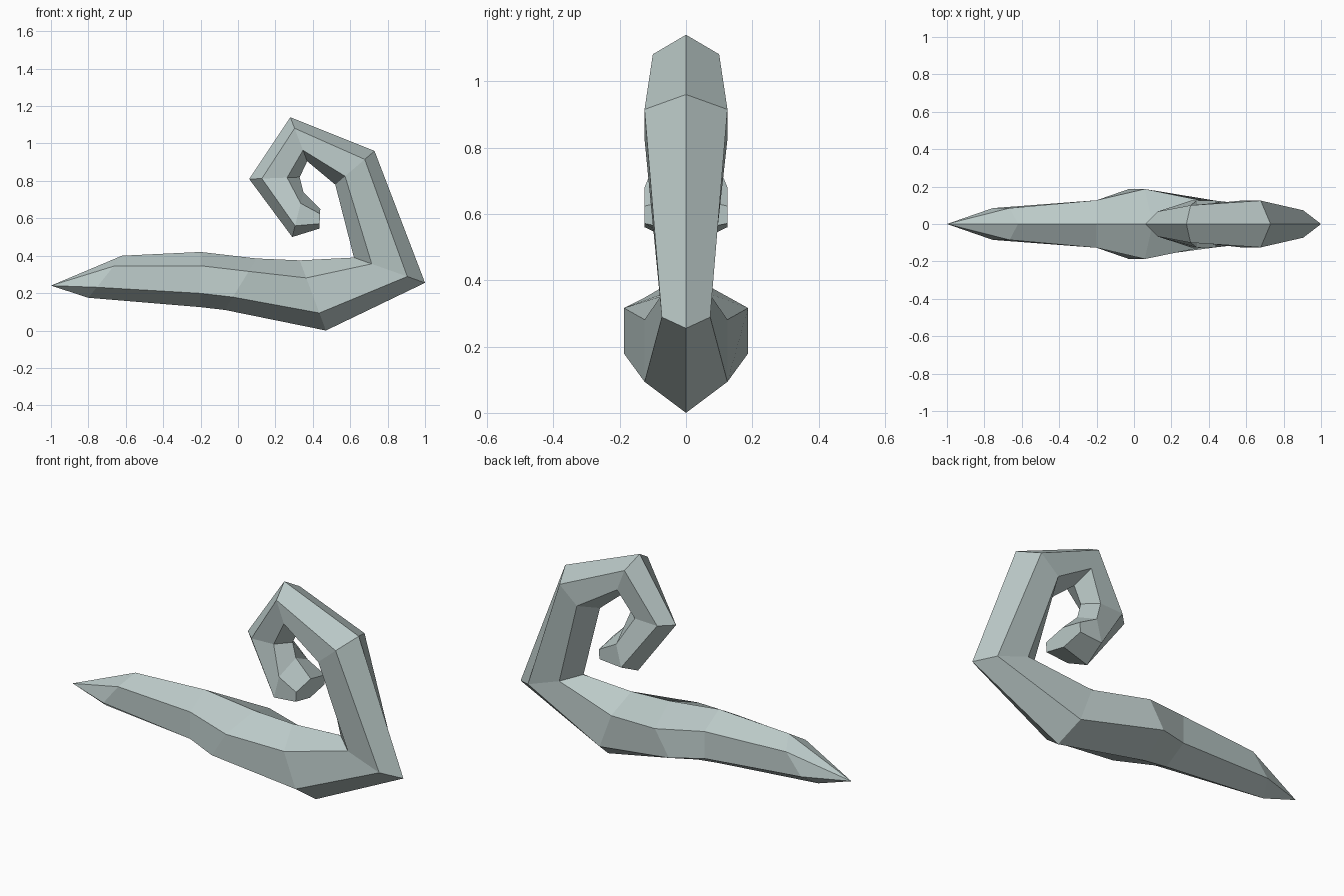
import bpy
import bmesh
from mathutils import Vector

default = bpy.data.objects.get("Cube")
if default:
    bpy.data.objects.remove(default, do_unlink=True)

# One flat colour for the whole piece
stone = bpy.data.materials.new("pale_grey_green")
stone.use_nodes = True
colour = (0.50, 0.59, 0.58, 1.0)
stone.diffuse_color = colour
stone.node_tree.nodes["Principled BSDF"].inputs["Base Color"].default_value = colour

# Sections along the curl: outer ridge (x, z), inner ridge (x, z), half width
tip = (-1.0, 0.24)
sections = [
    ((-0.80, 0.175), (-0.62, 0.40), 0.085),
    ((-0.20, 0.125), (-0.20, 0.42), 0.127),
    ((-0.07, 0.11), (0.10, 0.385), 0.187),
    ((0.47, 0.0), (0.33, 0.375), 0.125),
    ((1.0, 0.255), (0.62, 0.39), 0.073),
    ((0.73, 0.96), (0.52, 0.78), 0.125),
    ((0.28, 1.14), (0.37, 0.905), 0.10),
    ((0.06, 0.81), (0.33, 0.82), 0.067),
    ((0.29, 0.50), (0.35, 0.74), 0.125),
    ((0.435, 0.545), (0.44, 0.65), 0.125),
]


def section_ring(bm, outer, inner, width):
    """Six-sided section: a ridge at each end and two straight flanks."""
    a, b = Vector(outer), Vector(inner)
    ring = []
    for t, side in ((0, 0), (0.25, -1), (0.75, -1), (1, 0), (0.75, 1), (0.25, 1)):
        p = a.lerp(b, t)
        ring.append(bm.verts.new((p.x, side * width, p.y)))
    return ring


bm = bmesh.new()
point = bm.verts.new((tip[0], 0, tip[1]))
rings = [section_ring(bm, *s) for s in sections]
count = len(rings[0])

# Pointed end
for i in range(count):
    bm.faces.new((point, rings[0][i], rings[0][(i + 1) % count]))

# Faceted flanks between neighbouring sections
for lower, upper in zip(rings, rings[1:]):
    for i in range(count):
        j = (i + 1) % count
        bm.faces.new((lower[i], upper[i], upper[j], lower[j]))

# Flat cap at the end of the curl
bm.faces.new(rings[-1])
bmesh.ops.recalc_face_normals(bm, faces=bm.faces[:])

mesh = bpy.data.meshes.new("curled_horn")
bm.to_mesh(mesh)
bm.free()
mesh.materials.append(stone)
horn = bpy.data.objects.new("curled_horn", mesh)
bpy.context.collection.objects.link(horn)
